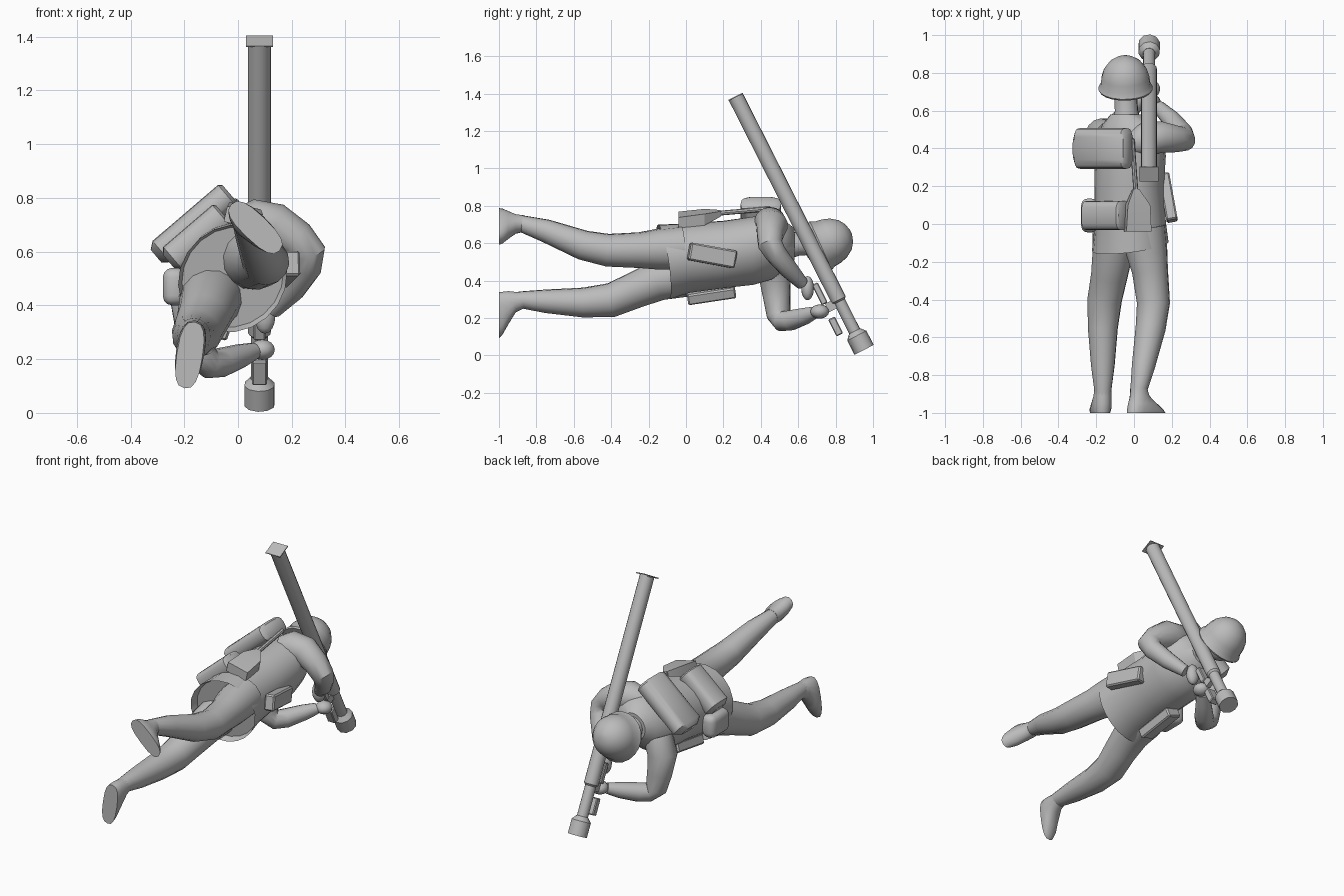
import bpy, bmesh, math
from mathutils import Vector, Matrix

if "Cube" in bpy.data.objects:
    bpy.data.objects.remove(bpy.data.objects["Cube"])

mat = bpy.data.materials.new("plain grey")
mat.diffuse_color = (0.5, 0.5, 0.5, 1)
mat.use_nodes = True
mat.node_tree.nodes["Principled BSDF"].inputs["Base Color"].default_value = mat.diffuse_color

# Rolled body frame: across the shoulders, along the spine, out of the back
L, Y, N = Vector((.76, 0, .65)), Vector((0, 1, 0)), Vector((-.65, 0, .76))
BODY = Matrix((L, Y, N)).transposed()


def finish(name, bm, angle=40):
    for v in bm.verts:
        v.co.y = max(v.co.y, -1.0)
    bmesh.ops.recalc_face_normals(bm, faces=bm.faces)
    me = bpy.data.meshes.new(name)
    bm.to_mesh(me)
    bm.free()
    ob = bpy.data.objects.new(name, me)
    bpy.context.collection.objects.link(ob)
    me.materials.append(mat)
    bpy.ops.object.select_all(action='DESELECT')
    ob.select_set(True)
    bpy.context.view_layer.objects.active = ob
    bpy.ops.object.shade_smooth_by_angle(angle=math.radians(angle))
    return ob


def loft(name, rings, angle=40):
    bm = bmesh.new()
    loops = [[bm.verts.new(p) for p in r] for r in rings]
    n = len(loops[0])
    for a, b in zip(loops, loops[1:]):
        for i in range(n):
            bm.faces.new((a[i], a[(i + 1) % n], b[(i + 1) % n], b[i]))
    bm.faces.new(loops[0])
    bm.faces.new(loops[-1][::-1])
    return finish(name, bm, angle)


def oval(c, u, v, a, b, sides=16, power=1):
    def f(s):
        return math.copysign(abs(s) ** power, s)
    return [Vector(c) + u * a * f(math.cos(t)) + v * b * f(math.sin(t))
            for t in (2 * math.pi * k / sides for k in range(sides))]


def limb(name, pts, sides=14, angle=40):
    """Round tube through (x, y, z, radius) points."""
    c = [Vector(p[:3]) for p in pts]
    rings, ref = [], None
    for i, p in enumerate(pts):
        t = (c[min(i + 1, len(c) - 1)] - c[max(i - 1, 0)]).normalized()
        ref = t.orthogonal() if ref is None else ref - t * ref.dot(t)
        ref.normalize()
        rings.append(oval(c[i], ref, t.cross(ref), p[3], p[3], sides))
    return loft(name, rings, angle)


def box(name, loc, size, rot=BODY, bevel=.02, seg=2):
    bm = bmesh.new()
    bmesh.ops.create_cube(bm, size=1)
    bmesh.ops.scale(bm, vec=size, verts=bm.verts)
    if bevel:
        bmesh.ops.bevel(bm, geom=bm.edges[:], offset=bevel, segments=seg,
                        affect='EDGES', profile=.5)
    bmesh.ops.transform(bm, matrix=Matrix.Translation(loc) @ rot.to_4x4(), verts=bm.verts)
    return finish(name, bm, 35)


def roll(name, loc, half, a, b):
    """Soft bag lying across the back, rounded along its length."""
    c = Vector(loc)
    loft(name, [oval(c + L * h, Y, N, a * s, b * s, 16, .6)
                for h, s in ((-half, .6), (-half * .85, 1), (half * .93, 1), (half, .8))])


def ball(name, loc, size):
    bm = bmesh.new()
    bmesh.ops.create_uvsphere(bm, u_segments=14, v_segments=8, radius=1)
    bmesh.ops.scale(bm, vec=size, verts=bm.verts)
    bmesh.ops.translate(bm, vec=loc, verts=bm.verts)
    return finish(name, bm)


def frame(z, x=Vector((1, 0, 0))):
    z = Vector(z).normalized()
    y = z.cross(x).normalized()
    return Matrix((y.cross(z), y, z)).transposed()


# Tunic: elliptical sections (y, centre x, centre z, a, b, hem slant); starts just inside the hem
sections = [(-.08, -.02, .505, .195, .18, .035), (-.12, -.02, .50, .21, .193, .04),
            (0, -.02, .52, .195, .18, .02),
            (.2, -.025, .54, .188, .176, 0), (.36, -.02, .56, .2, .172, 0),
            (.46, -.02, .575, .19, .155, 0), (.53, -.03, .59, .145, .12, 0),
            (.58, -.04, .595, .085, .085, 0)]
loft("tunic", [oval((x, y, z), L * a, N * b - Y * k, 1, 1, 20)
               for y, x, z, a, b, k in sections])

# Legs
limb("right_leg", [(.05, -.02, .575, .118), (.068, -.15, .568, .11), (.085, -.25, .563, .096),
                   (.103, -.42, .563, .088), (.088, -.55, .59, .08), (.05, -.75, .667, .062),
                   (.025, -.88, .705, .045), (.02, -.93, .71, .04)])
limb("left_leg", [(-.1, -.02, .43, .12), (-.112, -.15, .4, .108), (-.13, -.27, .35, .098),
                  (-.155, -.4, .296, .092), (-.165, -.55, .283, .08), (-.165, -.75, .29, .063),
                  (-.165, -.87, .297, .047), (-.165, -.93, .295, .042)])


# Boots: from the ankle out to a long flat sole
def boot(name, ankle, sole, along):
    along = Vector(along).normalized()
    across = along.cross(Y)
    rings = []
    for y, f, a, b in ((-.87, 0, .045, .045), (-.91, .12, .055, .048), (-.95, .5, .09, .052),
                       (-.98, .85, .115, .053), (-1, 1, .125, .048)):
        c = Vector(ankle).lerp(Vector(sole), f)
        rings.append(oval((c.x, y, c.z), along, across, a, b, 16, 1 - .25 * f))
    loft(name, rings)


boot("right_boot", (.025, 0, .705), (.065, 0, .69), (.72, 0, -.69))
boot("left_boot", (-.165, 0, .295), (-.18, 0, .215), (-.15, 0, -.99))

# Arms and hands
limb("right_arm", [(.0, .43, .69, .07), (.06, .45, .705, .09), (.14, .46, .695, .085),
                   (.22, .45, .645, .072), (.262, .45, .595, .066), (.255, .48, .545, .058),
                   (.2, .55, .46, .05), (.13, .62, .385, .035)])
limb("left_arm", [(-.13, .46, .51, .085), (-.172, .475, .42, .085), (-.16, .485, .31, .073),
                  (-.142, .495, .215, .064), (-.105, .515, .183, .056), (-.06, .56, .188, .055),
                  (.01, .64, .212, .045), (.06, .69, .23, .032)])
ball("right_hand", (.1, .65, .36), (.04, .034, .065))
ball("left_hand", (.09, .715, .235), (.048, .05, .038))

# Neck, head and helmet
limb("neck", [(-.04, .52, .59, .085), (-.04, .6, .595, .062), (-.045, .7, .6, .06)])
ball("head", (-.045, .735, .58), (.09, .105, .097))
axis = Vector((-.02, .89, .4)).normalized()
base = Vector((-.045, .742, .596))
limb("helmet", [(*(base + axis * h), r) for h, r in
                ((-.035, .14), (-.025, .145), (.0, .132), (.04, .127), (.08, .114),
                 (.12, .086), (.143, .052), (.154, .012))], 20)

# Pack, lower bag and belt gear
roll("upper_pack", (-.168, .4, .70), .18, .108, .052)
roll("lower_bag", (-.155, .045, .65), .135, .078, .056)
box("left_canteen", (-.235, .045, .47), (.09, .18, .14), Matrix.Identity(3), .036, 3)

# Shovel pouch: flat tapered block with a handle running up to the shoulder
u, w = Vector((.95, 0, -.22)), Vector((.22, 0, .95))
loft("shovel_pouch", [[Vector((x, y, z)) + u * a * i + w * b * j
                       for i, j in ((-1, -1), (1, -1), (1, 1), (-1, 1))]
                      for x, y, z, a, b in ((.02, -.04, .725, .07, .03), (.02, .1, .74, .062, .032),
                                            (.01, .185, .76, .016, .015))], 20)
limb("shovel_handle", [(.01, .17, .76, .013), (-.01, .45, .785, .013)], 8)

tilt = Matrix.Rotation(.18, 3, 'Z') @ Matrix.Rotation(-.18, 3, 'X')
box("right_pouch", (.18, .14, .535), (.06, .255, .095), tilt, .008, 1)
box("belly_pouch", (-.08, .135, .33), (.1, .26, .06), Matrix.Rotation(.15, 3, 'X')
    @ Matrix.Rotation(.35, 3, 'Y'), .008, 1)

# Launcher tube with rear plate, muzzle collar and grips
top, tip = Vector((.08, .266, 1.383)), Vector((.08, .952, .03))
d = (tip - top).normalized()
R = frame(d)
limb("launcher_tube", [(*top, .042), (*(tip - d * .3), .042), (*(tip - d * .29), .032),
                       (*(tip - d * .06), .032)], 16)
box("rear_plate", top, (.1, .086, .006), R, 0)
limb("muzzle_collar", [(*(tip - d * h), r) for h, r in
                       ((.112, .034), (.085, .058), (0, .058))], 10, 40)
box("front_grip", (.08, .80, .155), (.056, .04, .1), R, .005, 1)
box("rear_grip", (.08, .715, .33), (.045, .035, .12), R, .005, 1)
box("grip_mount", (.08, .785, .27), (.03, .07, .05), R, 0)
